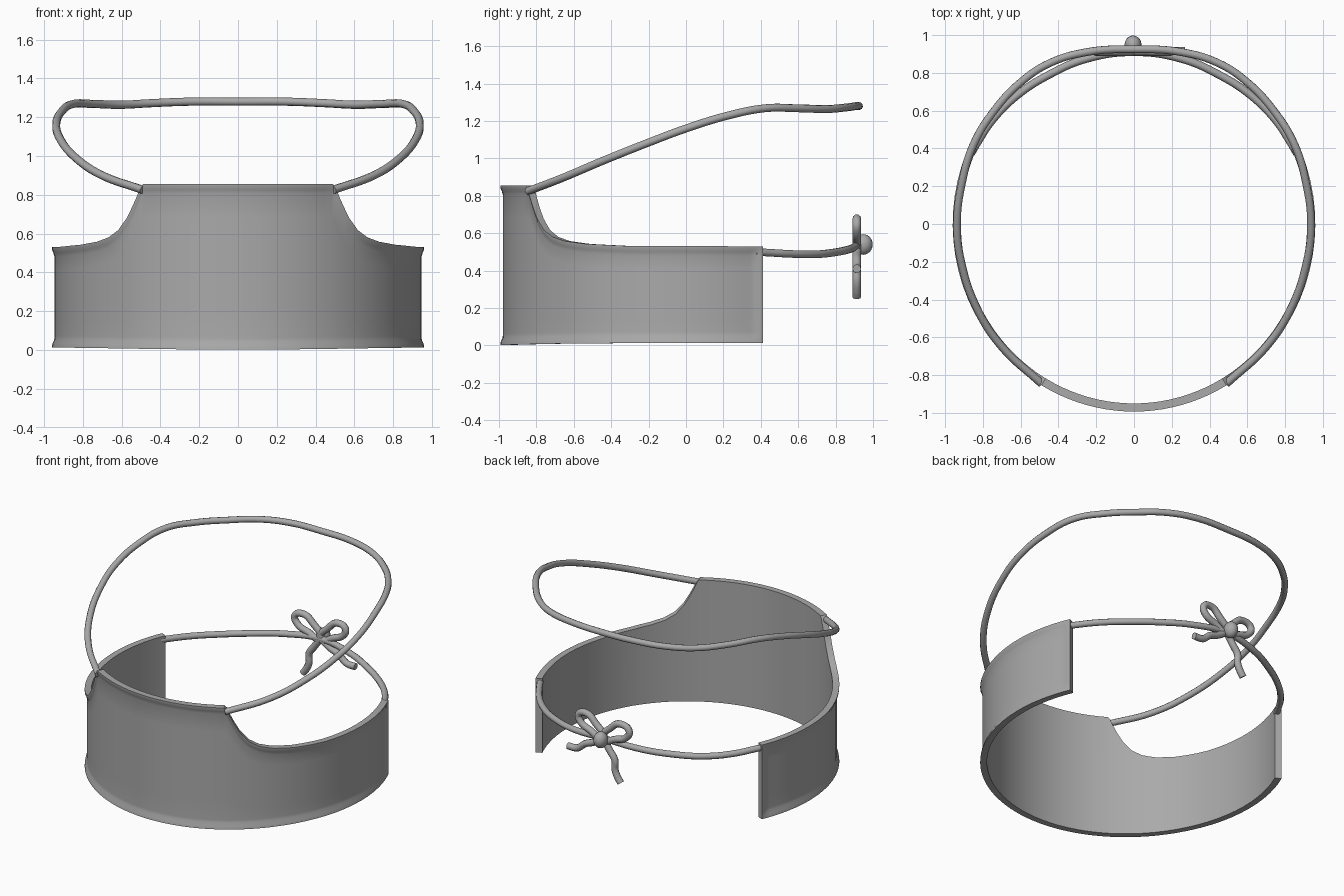
import bpy, bmesh, math

if "Cube" in bpy.data.objects:
    bpy.data.objects.remove(bpy.data.objects["Cube"])

grey = bpy.data.materials.new("soft grey")
grey.diffuse_color = (0.4, 0.4, 0.4, 1)
grey.use_nodes = True
grey.node_tree.nodes["Principled BSDF"].inputs["Base Color"].default_value = grey.diffuse_color


def finish(ob, angle=40):
    ob.data.materials.clear()
    ob.data.materials.append(grey)
    bpy.ops.object.select_all(action='DESELECT')
    ob.select_set(True)
    bpy.context.view_layer.objects.active = ob
    bpy.ops.object.shade_smooth_by_angle(angle=math.radians(angle))


def tube(name, pts, radius, cyclic=False):
    """Round cord through the given points."""
    cu = bpy.data.curves.new(name, 'CURVE')
    cu.dimensions = '3D'
    cu.bevel_depth = radius
    cu.bevel_resolution = 3
    cu.resolution_u = 8
    cu.use_fill_caps = True
    sp = cu.splines.new('BEZIER')
    sp.bezier_points.add(len(pts) - 1)
    for bp, p in zip(sp.bezier_points, pts):
        bp.co = p
        bp.handle_left_type = bp.handle_right_type = 'AUTO'
    sp.use_cyclic_u = cyclic
    ob = bpy.data.objects.new(name, cu)
    bpy.context.collection.objects.link(ob)
    bpy.ops.object.select_all(action='DESELECT')
    ob.select_set(True)
    bpy.context.view_layer.objects.active = ob
    bpy.ops.object.convert(target='MESH')
    finish(bpy.context.object, 60)


def mirrored(half):
    """Half path ending on the centre line -> full symmetric path."""
    return half + [(-x, y, z) for x, y, z in reversed(half[:-1])]


# Wrapped body panel: upper edge height against angle from the front
EDGE = [(0, .855), (.535, .855), (.552, .84), (.57, .80), (.60, .745), (.64, .68),
        (.70, .617), (.77, .58), (.86, .558), (1.0, .543), (1.25, .532), (2.0, .53)]
END = 1.998
RX, RY, THICK, HEM = 0.96, 0.993, 0.043, 0.014


def edge_height(a):
    a = abs(a)
    for (a0, z0), (a1, z1) in zip(EDGE, EDGE[1:]):
        if a <= a1:
            return z0 + (z1 - z0) * (a - a0) / (a1 - a0)
    return EDGE[-1][1]


def smooth(t):
    t = max(0, min(1, t))
    return t * t * (3 - 2 * t)


def panel():
    half = [i * .535 / 10 for i in range(11)] + [.552, .57, .585, .60, .62, .64, .67, .70, .735, .77, .815, .86, .93]
    half += [1.0 + i * .08 for i in range(12)] + [1.93, 1.96, 1.98, END]
    angles = [-a for a in reversed(half[1:])] + half
    bm = bmesh.new()
    rings = []
    for a in angles:
        top = edge_height(a)
        low = .002 + .01 * smooth(abs(a) / 1.2)
        rows = [low, low + .02, low + .04, low + .06]
        rows += [low + .06 + (top - .11 - low) * k / 6 for k in range(1, 6)]
        rows += [top - .05, top - .03, top - .012, top]
        ring = []
        for z in rows:                       # outer skin with raised hems
            near = min(z - low, top - z, (END - abs(a)) * .95)
            off = HEM * smooth((near - .008) / .04)
            ring.append(bm.verts.new(((RX - off) * math.sin(a), -(RY - off) * math.cos(a), z)))
        for z in (top, (top + low) / 2, low):  # inner skin
            ring.append(bm.verts.new(((RX - THICK) * math.sin(a), -(RY - THICK) * math.cos(a), z)))
        rings.append(ring)
    n = len(rings[0])
    for r0, r1 in zip(rings, rings[1:]):
        for j in range(n):
            k = (j + 1) % n
            bm.faces.new((r0[j], r1[j], r1[k], r0[k]))
    bm.faces.new(rings[0])
    bm.faces.new(rings[-1][::-1])
    bmesh.ops.recalc_face_normals(bm, faces=bm.faces)
    me = bpy.data.meshes.new("body_panel")
    bm.to_mesh(me)
    bm.free()
    ob = bpy.data.objects.new("body_panel", me)
    bpy.context.collection.objects.link(ob)
    finish(ob)


panel()

# Neck strap looping up and back from the bib corners
tube("neck_strap", mirrored([
    (.49, -.845, .825), (.70, -.65, .90), (.83, -.45, .985), (.915, -.2, 1.085), (.937, 0, 1.16),
    (.91, .22, 1.228), (.85, .42, 1.268), (.74, .6, 1.268), (.6, .75, 1.264),
    (.45, .85, 1.272), (.25, .91, 1.28), (0, .925, 1.28)]), .021)

# Waist tie between the panel ends
tube("waist_tie", mirrored([
    (.865, .37, .50), (.83, .43, .497), (.75, .55, .49), (.62, .68, .487), (.45, .79, .497),
    (.25, .875, .515), (0, .91, .535)]), .021)

# Bow: two loops, two tails and a knot, given as (x, z) offsets from the knot
KY, KZ = .913, .535


def bow_part(name, pts, cyclic=False):
    tube(name, [(x, KY, KZ + z) for x, z in pts], .023, cyclic)


bow_part("bow_loop_a", [(0, 0), (.10, .03), (.18, .075), (.19, .12), (.13, .142), (.06, .09)], True)
bow_part("bow_loop_b", [(0, 0), (-.10, .02), (-.18, .055), (-.20, .105), (-.13, .135), (-.06, .09)], True)
bow_part("bow_tail_a", [(0, 0), (.07, -.045), (.14, -.075), (.20, -.12), (.27, -.125)])
bow_part("bow_tail_b", [(0, 0), (-.05, -.07), (-.09, -.13), (-.09, -.19), (-.11, -.24), (-.135, -.275)])

bpy.ops.mesh.primitive_uv_sphere_add(segments=20, ring_count=12, radius=1, location=(-.005, .948, .54))
knot = bpy.context.object
knot.name = "bow_knot"
knot.scale = (.045, .05, .055)
finish(knot, 60)
